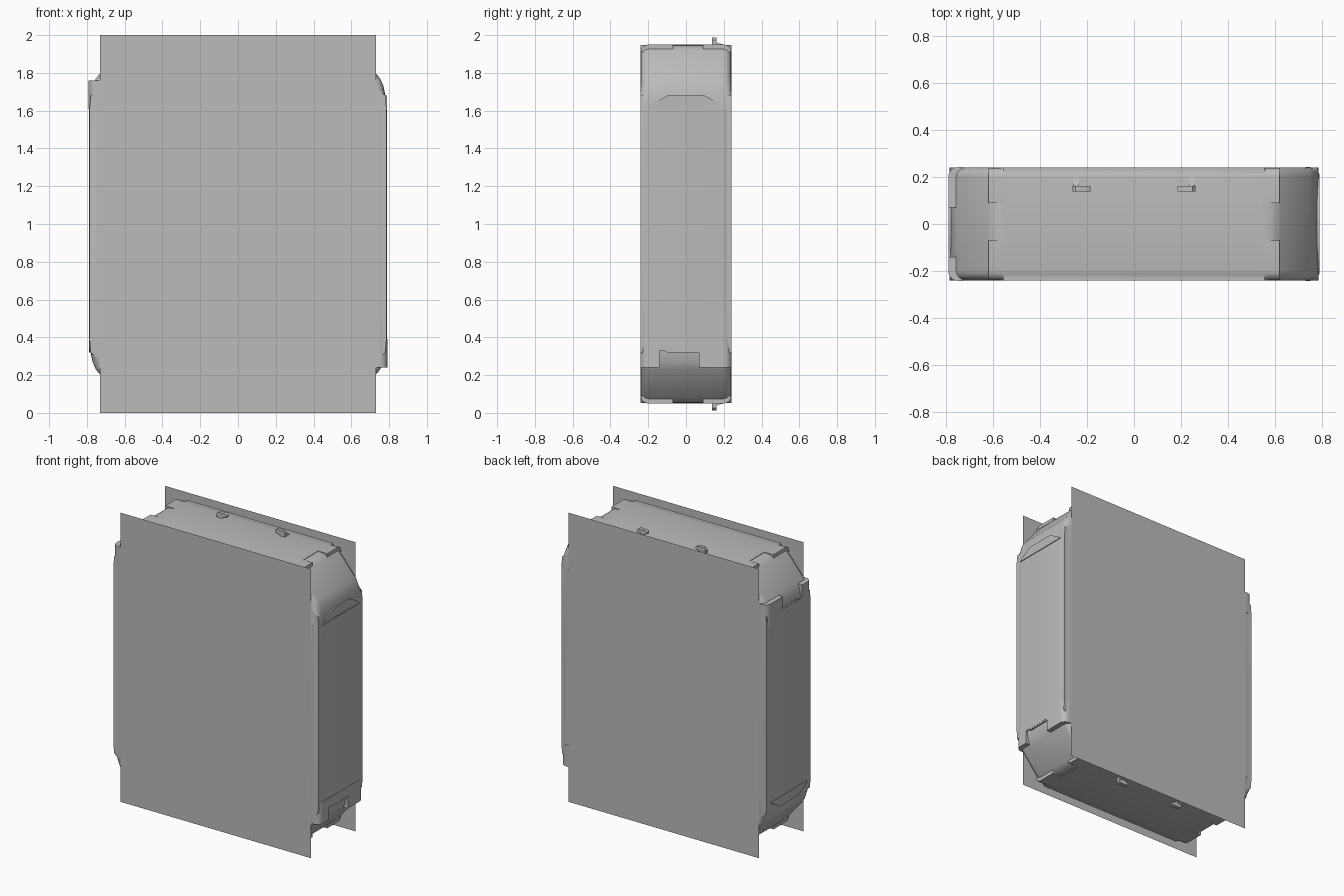
import bpy, bmesh, math
from mathutils import Vector

if "Cube" in bpy.data.objects:
    bpy.data.objects.remove(bpy.data.objects["Cube"])

grey = bpy.data.materials.new("case_grey")
grey.diffuse_color = (0.5, 0.5, 0.5, 1)
grey.use_nodes = True
grey.node_tree.nodes["Principled BSDF"].inputs["Base Color"].default_value = grey.diffuse_color


def finish(name, bm, smooth=True):
    bmesh.ops.recalc_face_normals(bm, faces=bm.faces)
    me = bpy.data.meshes.new(name)
    bm.to_mesh(me)
    bm.free()
    ob = bpy.data.objects.new(name, me)
    bpy.context.collection.objects.link(ob)
    me.materials.append(grey)
    if smooth:
        bpy.ops.object.select_all(action='DESELECT')
        ob.select_set(True)
        bpy.context.view_layer.objects.active = ob
        bpy.ops.object.shade_smooth_by_angle(angle=math.radians(35))
    return ob


def prism(name, pts, axis, lo, hi, bevel=0):
    """Extrude a 2D outline along an axis (the outline uses the other two, in xyz order)."""
    bm = bmesh.new()

    def vert(p, t):
        c = list(p)
        c.insert(axis, t)
        return bm.verts.new(Vector(c))
    a = [vert(p, lo) for p in pts]
    b = [vert(p, hi) for p in pts]
    caps = [bm.faces.new(a), bm.faces.new(b[::-1])]
    n = len(pts)
    for i in range(n):
        bm.faces.new((a[i], b[i], b[(i + 1) % n], a[(i + 1) % n]))
    if bevel:
        rim = {e for f in caps for e in f.edges}
        bmesh.ops.bevel(bm, geom=list(rim), offset=bevel, segments=4,
                        profile=0.5, affect='EDGES')
    return finish(name, bm)


def arc(cx, cy, r, a0, a1, n=5):
    return [(cx + r * math.cos(math.radians(a0 + (a1 - a0) * i / n)),
             cy + r * math.sin(math.radians(a0 + (a1 - a0) * i / n))) for i in range(n + 1)]


# Main case: rounded slab with cut corners
corner = [(0.785, 1.62), (0.78, 1.68), (0.77, 1.73), (0.753, 1.77),
          (0.625, 1.922), (0.605, 1.937), (0.58, 1.945), (0.555, 1.947)]
half = corner + [(-x, z) for x, z in reversed(corner)]
outline = half + [(-x, 2 - z) for x, z in half]
prism("case_body", outline, 1, -0.24, 0.24, 0.04)

# Large flat front and back panels
for name, y in (("front_panel", -0.243), ("back_panel", 0.243)):
    bm = bmesh.new()
    vs = [bm.verts.new((x, y, z)) for x, z in
          ((-0.73, 0), (0.73, 0), (0.73, 2), (-0.73, 2))]
    face = bm.faces.new(vs if y < 0 else vs[::-1])
    me_ob = bpy.data.meshes.new(name)
    bm.to_mesh(me_ob)
    bm.free()
    me_ob.materials.append(grey)
    bpy.context.collection.objects.link(bpy.data.objects.new(name, me_ob))

for s, side in ((1, "right"), (-1, "left")):
    # Side sleeve between the corner caps
    shell = [(0.73, -0.241)] + arc(0.748, -0.2, 0.041, -90, 0) \
        + arc(0.748, 0.2, 0.041, 0, 90) + [(0.73, 0.241)]
    prism(side + "_sleeve", [(s * x, y) for x, y in shell], 0 + 2, 0.39, 1.61)

    # Raised latch plates at both ends of the sleeve
    for up in (0, 1):
        plate = [(-0.2, 1.615), (0.2, 1.615), (0.17, 1.64), (0.1, 1.68),
                 (-0.1, 1.68), (-0.17, 1.64)]
        pts = [(y, z if up else 2 - z) for y, z in plate]
        lo, hi = sorted((s * 0.765, s * 0.79))
        prism(side + "_latch_plate", pts, 0, lo, hi)

    # Notched corner flap: upper on the left side, lower on the right side
    def zspan(a, b):
        return (a, b) if s > 0 else (2 - b, 2 - a)
    front = [(0.73, -0.242)] + arc(0.75, -0.201, 0.041, -90, 0) + [(0.791, -0.14), (0.73, -0.14)]
    back = [(0.73, 0.07), (0.791, 0.07)] + arc(0.75, 0.201, 0.041, 0, 90) + [(0.73, 0.242)]
    for part in (front, back):
        prism(side + "_flap_arm", [(s * x, y) for x, y in part], 2, *zspan(0.24, 0.33))
    bridge = front[:-2] + back[2:]
    prism(side + "_flap_bridge", [(s * x, y) for x, y in bridge], 2, *zspan(0.33, 0.39))

    for up, level in ((1, "top"), (0, "bottom")):
        def zf(z):
            return z if up else 2 - z
        # Forked ends of the top and bottom covers
        lo, hi = sorted((s * 0.55, s * 0.62))
        fork_back = [(0.09, 1.91), (0.09, 1.95)] + arc(0.2, 1.91, 0.04, 90, 0)
        fork_front = [(-0.07, 1.91), (-0.07, 1.95)] + arc(-0.2, 1.91, 0.04, 90, 180)
        for part in (fork_back, fork_front):
            prism(level + "_cover_fork", [(y, zf(z)) for y, z in part], 0, lo, hi)

        # Small hooks with a sloped web
        bar = [(s * x, zf(z)) for x, z in
               ((0.262, 1.94), (0.262, 1.975), (0.25, 1.987), (0.20, 1.987),
                (0.185, 1.978), (0.185, 1.966), (0.22, 1.955), (0.22, 1.94))]
        prism(level + "_hook", bar, 1, 0.138, 0.162)
        web = [(y, zf(z)) for y, z in
               ((0.15, 1.94), (0.15, 1.97), (0.17, 1.957), (0.21, 1.948), (0.21, 1.94))]
        lo, hi = sorted((s * 0.235, s * 0.26))
        prism(level + "_hook_web", web, 0, lo, hi)

# Flat centre skin of the top and bottom covers
skin = arc(-0.2, 1.91, 0.04, 180, 90) + arc(0.2, 1.91, 0.04, 90, 0)
for name, up in (("top_cover", 1), ("bottom_cover", 0)):
    prism(name, [(y, z if up else 2 - z) for y, z in skin], 0, -0.55, 0.55)
